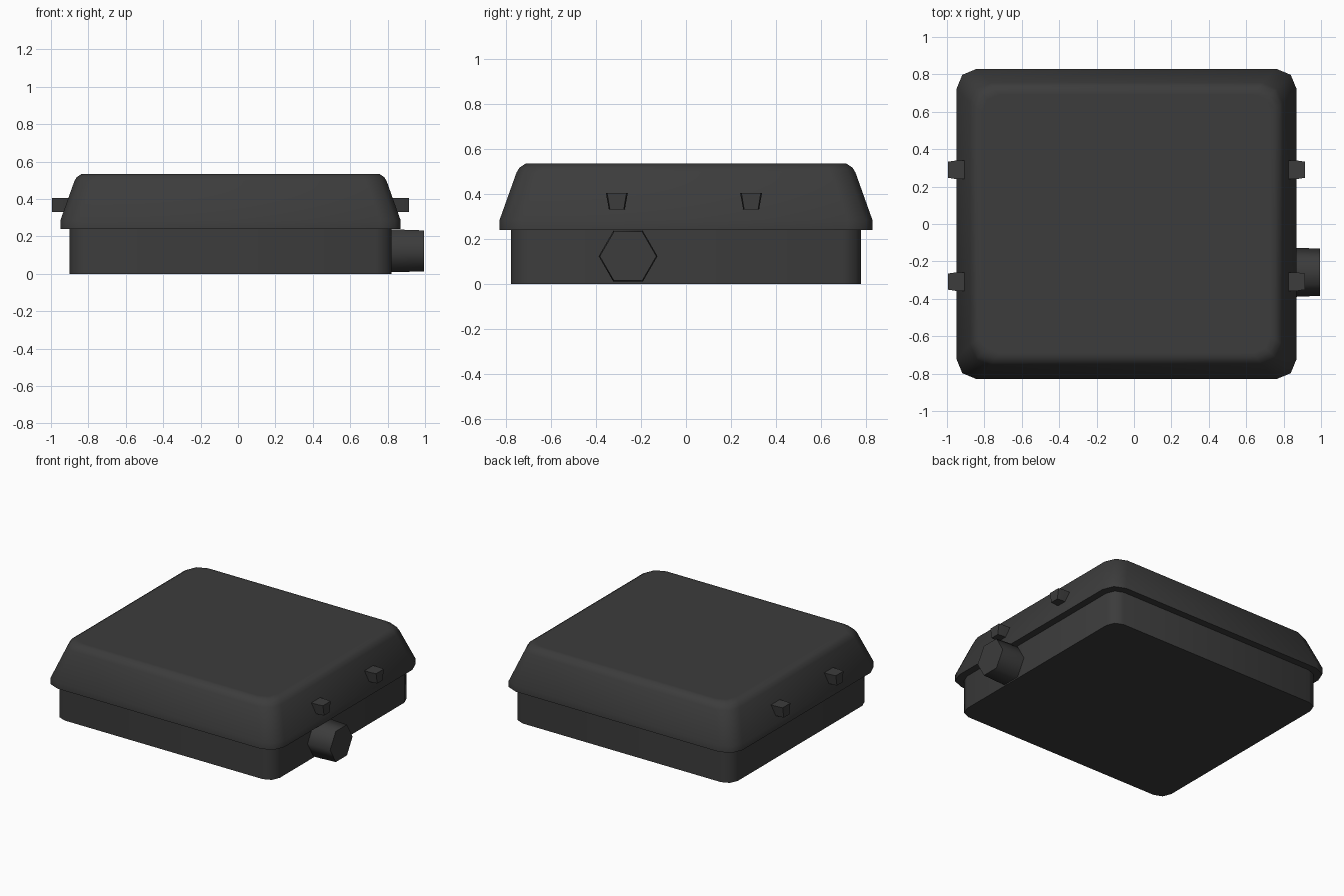
import bpy, bmesh, math

if "Cube" in bpy.data.objects:
    bpy.data.objects.remove(bpy.data.objects["Cube"])

CX = -0.04  # centre of the case; the knob shifts it off zero

dark = bpy.data.materials.new("dark_plastic")
dark.diffuse_color = (0.045, 0.045, 0.045, 1)
dark.use_nodes = True
dark.node_tree.nodes["Principled BSDF"].inputs["Base Color"].default_value = dark.diffuse_color


def loft(name, rings, angle):
    """Skin a stack of equal-length point rings and cap both ends."""
    bm = bmesh.new()
    loops = [[bm.verts.new(p) for p in ring] for ring in rings]
    n = len(loops[0])
    for a, b in zip(loops, loops[1:]):
        for i in range(n):
            j = (i + 1) % n
            bm.faces.new((a[i], a[j], b[j], b[i]))
    bm.faces.new(loops[0][::-1])
    bm.faces.new(loops[-1])
    bmesh.ops.recalc_face_normals(bm, faces=bm.faces[:])
    mesh = bpy.data.meshes.new(name)
    bm.to_mesh(mesh)
    bm.free()
    mesh.materials.append(dark)
    obj = bpy.data.objects.new(name, mesh)
    bpy.context.collection.objects.link(obj)
    bpy.ops.object.select_all(action='DESELECT')
    obj.select_set(True)
    bpy.context.view_layer.objects.active = obj
    bpy.ops.object.shade_smooth_by_angle(angle=math.radians(angle))
    return obj


def rounded_ring(hx, hy, r, z, seg=2):
    pts = []
    for k, (sx, sy) in enumerate(((1, 1), (-1, 1), (-1, -1), (1, -1))):
        for i in range(seg + 1):
            a = math.pi / 2 * (k + i / seg)
            pts.append((CX + sx * (hx - r) + r * math.cos(a),
                        sy * (hy - r) + r * math.sin(a), z))
    return pts


# Base tray
loft("base", [rounded_ring(0.86, 0.78, 0.08, z) for z in (0, 0.25)], 50)

# Lid: upright rim, sloping side, softened top edge (inset, radius, height)
lid_profile = [(0, 0.11, 0.24), (0, 0.11, 0.285), (0.075, 0.11, 0.495),
               (0.088, 0.105, 0.517), (0.115, 0.10, 0.535), (0.14, 0.09, 0.535)]
loft("lid", [rounded_ring(0.91 - d, 0.83 - d, r, z) for d, r, z in lid_profile], 50)


# Tapered latches, two on each side
def latch(side, y):
    def ring(x, s):
        x = CX + side * x
        return [(x, y - 0.035 * s, 0.33), (x, y + 0.035 * s, 0.33),
                (x, y + 0.049 * s, 0.405), (x, y - 0.049 * s, 0.405)]
    loft("latch", [ring(0.82, 1), ring(0.915, 1), ring(0.955, 0.88)], 20)


for side in (-1, 1):
    for y in (-0.308, 0.29):
        latch(side, y)


# Hexagonal knob on the right side
def hex_ring(x, r):
    return [(x, -0.258 + r * math.cos(i * math.pi / 3),
             0.123 + r * math.sin(i * math.pi / 3)) for i in range(6)]


knob = loft("knob", [hex_ring(0.80, 0.131), hex_ring(0.87, 0.131), hex_ring(0.995, 0.126)], 65)
